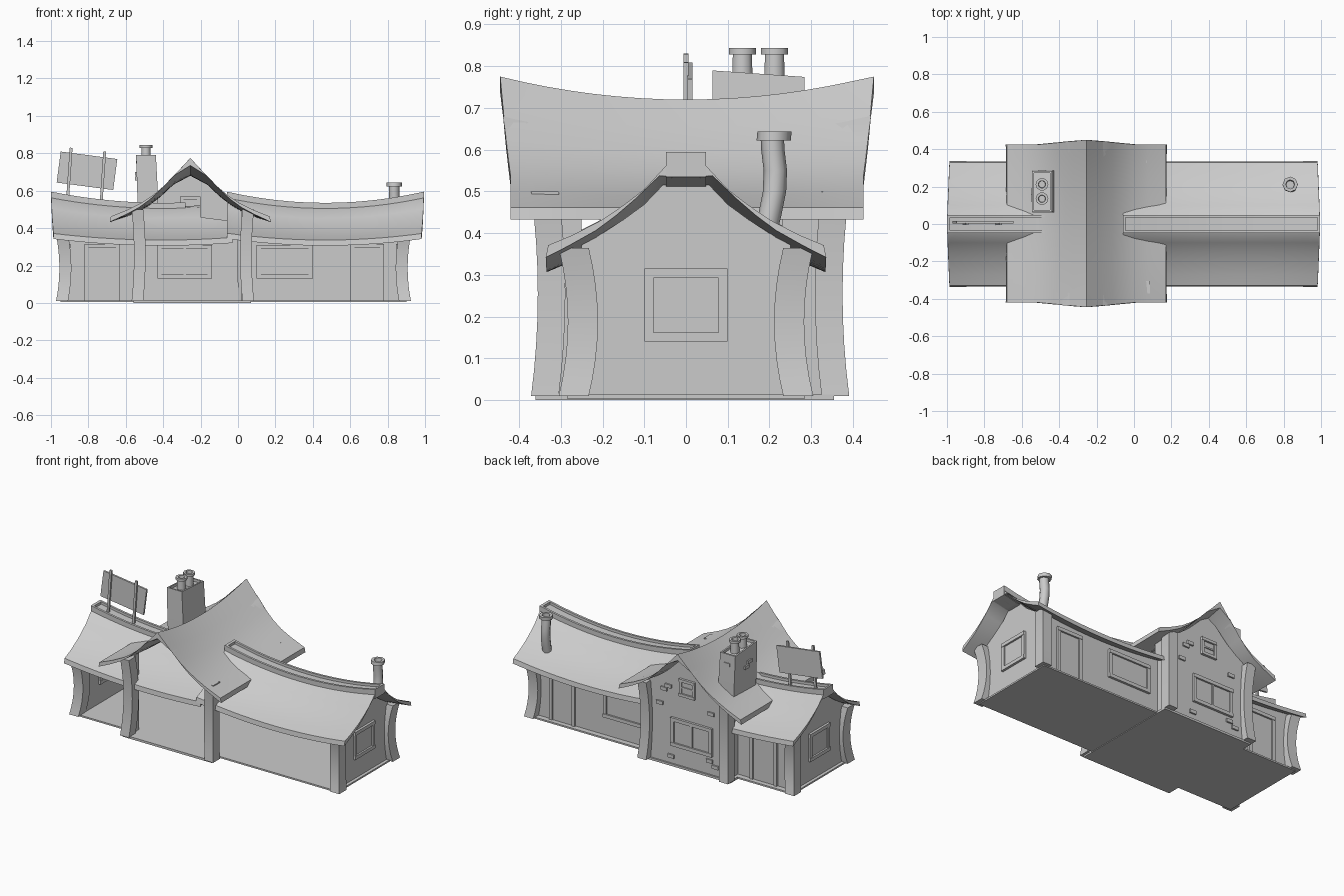
import bpy, bmesh, math
from mathutils import Matrix

if "Cube" in bpy.data.objects:
    bpy.data.objects.remove(bpy.data.objects["Cube"], do_unlink=True)

GRAY = (0.6, 0.6, 0.6, 1)
mat = bpy.data.materials.new("plain gray")
mat.use_nodes = True
mat.diffuse_color = GRAY
mat.node_tree.nodes["Principled BSDF"].inputs["Base Color"].default_value = GRAY


def finish(bm, name, smooth=False):
    bmesh.ops.recalc_face_normals(bm, faces=bm.faces)
    me = bpy.data.meshes.new(name)
    bm.to_mesh(me)
    bm.free()
    me.materials.append(mat)
    ob = bpy.data.objects.new(name, me)
    bpy.context.collection.objects.link(ob)
    if smooth:
        bpy.ops.object.select_all(action='DESELECT')
        ob.select_set(True)
        bpy.context.view_layer.objects.active = ob
        bpy.ops.object.shade_smooth_by_angle(angle=math.radians(48))


def boxes(name, items, tilt=Matrix()):
    """Each item is (x0, x1, y0, y1, z0, z1)."""
    bm = bmesh.new()
    for x0, x1, y0, y1, z0, z1 in items:
        m = Matrix.Translation(((x0 + x1) / 2, (y0 + y1) / 2, (z0 + z1) / 2))
        m = m @ tilt @ Matrix.Diagonal((x1 - x0, y1 - y0, z1 - z0, 1))
        bmesh.ops.create_cube(bm, size=1, matrix=m)
    finish(bm, name)


def loft(name, rings, smooth=False):
    """Skin equal-length rings of points and cap both ends."""
    bm = bmesh.new()
    vs = [[bm.verts.new(p) for p in r] for r in rings]
    n = len(vs[0])
    for a, b in zip(vs, vs[1:]):
        for i in range(n):
            bm.faces.new((a[i], a[(i + 1) % n], b[(i + 1) % n], b[i]))
    bm.faces.new(vs[0])
    bm.faces.new(vs[-1])
    finish(bm, name, smooth)


def lerp(prof, d):
    d = abs(d)
    for (a, za), (b, zb) in zip(prof, prof[1:]):
        if d <= b:
            return za + (zb - za) * (d - a) / (b - a)
    return prof[-1][1]


# Roof profiles: distance from ridge, height at the raised ends
WING = [(0, .575), (.047, .563), (.1, .506), (.15, .468), (.2, .434), (.27, .398), (.33, .373)]
HALL = [(0, .775), (.07, .7), (.14, .628), (.2, .578), (.26, .538), (.33, .502), (.425, .462)]
HX = -.255


def wing_z(x, d, c, h):
    u = min(1, abs((x - c) / h))
    return lerp(WING, d) - (.06 - .07 * abs(d)) * (1 - u * u)


def hall_z(y, d):
    return lerp(HALL, d) - .055 * (1 - abs(d) / .425) * (1 - min(1, (y / .445) ** 2))


def roof(name, prof, zf, start, end, swap=False):
    """Sagging slab; start and end give the run limits at a distance from the ridge."""
    ds = [-d for d, z in prof[:0:-1]] + [d for d, z in prof]
    rings = []
    for i in range(17):
        top, under = [], []
        for d in ds:
            a, b = start(abs(d)), end(abs(d))
            s = a + (b - a) * i / 16
            z = zf(s, d)
            # the underside is offset square to the slope
            slope = (zf(s, abs(d) + .01) - zf(s, abs(d) - .01)) / .02 if abs(d) > .02 else 0
            k = .03 / math.hypot(1, slope) if d else .04
            e = d + math.copysign(k * slope, d)
            top.append((HX + d, s, z) if swap else (s, d, z))
            under.append((HX + e, s, z - k) if swap else (s, e, z - k))
        rings.append(top + under[::-1])
    loft(name, rings, True)


R, L = (.467, .528), (-.4, .6)
roof("right_wing_roof", WING, lambda x, d: wing_z(x, d, *R), lambda d: -.06, lambda d: .995 - .04 * d)
roof("left_wing_roof", WING, lambda x, d: wing_z(x, d, *L), lambda d: -1 + .04 * d,
     lambda d: -.2 if d < .12 else -.03)
roof("hall_roof", HALL, hall_z, lambda d: -.445 + .1 * min(d, .25), lambda d: .45 - .1 * min(d, .25), True)


# Ridge troughs that follow the sag
def ridge(name, a, b, c, h):
    def run(part, y0, y1, top, x0, x1):
        rings = []
        for i in range(13):
            x = x0 + (x1 - x0) * i / 12
            z = wing_z(x, 0, c, h)
            rings.append([(x, y0, z - .04), (x, y1, z - .04), (x, y1, z + top), (x, y0, z + top)])
        loft(name + part, rings)
    run("_base", -.035, .035, .004, a + .01, b - .01)
    for s, part in ((-1, "_front_rail"), (1, "_back_rail")):
        run(part, s * .034, s * .048, .02, a, b)
    run("_left_stop", -.034, .034, .02, a, a + .015)
    run("_right_stop", -.034, .034, .02, b - .015, b)


ridge("right_ridge", -.06, .995, *R)
ridge("left_ridge", -1, -.28, *L)


# Bowed corner posts
def post(name, x, y, sx, sy, wx, wy, top, bow):
    rings = []
    for i in range(9):
        t = i / 8
        o = bow * (2 * t - 1) ** 2
        cx, cy, z = x + sx * o * .8, y + sy * o, .01 + (top - .01) * t
        rings.append([(cx + a * wx, cy + b * wy, z) for a, b in ((-1, -1), (1, -1), (1, 1), (-1, 1))])
    loft(name, rings, True)


for sy, side, hall_y, hall_x in ((-1, "front", -.322, .042), (1, "back", .342, .025)):
    post(side + "_right_wing_post", .875, sy * .247, 1, sy, .032, .036, .365, .022)
    post(side + "_left_wing_post", -.923, sy * .247, -1, sy, .032, .036, .365, .022)
    post(side + "_hall_left_post", -.525, hall_y, -1, sy, .031, .033, .5, .016)
    post(side + "_hall_right_post", hall_x, hall_y, 1, sy, .031, .033, .5, .016)

# Floors
boxes("wing_floor", [(-.95, .9, -.285, .285, .004, .014)])
boxes("hall_floor", [(-.56, .07, -.36, .355, 0, .014)])


# Walls with tops cut to the roofs
def wall(name, a, b, top, place, lo, hi):
    n = 20
    pts = [(a, .01), (b, .01)] + [(b + (a - b) * i / n, top(b + (a - b) * i / n)) for i in range(n + 1)]
    loft(name, [[place(u, z, k) for u, z in pts] for k in (lo, hi)])


def on_x(u, z, k):
    return (k, u, z)


def on_y(u, z, k):
    return (u, k, z)


wall("right_end_wall", -.25, .25, lambda y: wing_z(.87, y, *R) - .015, on_x, .86, .88)
wall("left_end_wall", -.25, .25, lambda y: wing_z(-.92, y, *L) - .015, on_x, -.93, -.91)
wall("right_back_wall", .02, .87, lambda x: wing_z(x, .25, *R) - .015, on_y, .23, .25)
wall("left_back_wall", -.92, -.53, lambda x: wing_z(x, .25, *L) - .015, on_y, .23, .25)
wall("hall_back_gable", -.54, .04, lambda x: hall_z(.34, x - HX) - .015, on_y, .325, .345)
for x, side in ((-.54, "left"), (.018, "right")):
    boxes("hall_%s_return_walls" % side, [(x, x + .02, .23, .34, .01, .5), (x, x + .02, -.32, -.25, .01, .5)])


# Window and door frames, built as bars around a pane
def opening(name, u0, u1, z0, z1, k, along_x=True, bar=.022, mullion=False, sill=True):
    parts = [(u0, u0 + bar, z0, z1, .022), (u1 - bar, u1, z0, z1, .022),
             (u0, u1, z1 - bar, z1, .025), (u0 + bar, u1 - bar, z0, z1 - bar, .014)]
    if sill:
        parts.append((u0, u1, z0, z0 + bar, .025))
    if mullion:
        m = (u0 + u1) / 2
        parts.append((m - .007, m + .007, z0, z1, .02))
    boxes(name, [(a, b, k - t, k + t, c, d) if along_x else (k - t, k + t, a, b, c, d)
                 for a, b, c, d, t in parts])


opening("right_wing_window", .1, .4, .13, .31, .24)
opening("right_wing_door", .6, .78, .014, .315, .24, sill=False)
opening("left_wing_door", -.82, -.63, .014, .315, .24, sill=False)
opening("hall_window", -.43, -.14, .13, .31, .335, mullion=True)
opening("attic_window", -.31, -.2, .46, .57, .335, bar=.018)
boxes("attic_window_bar", [(-.3, -.21, .325, .355, .51, .52)])
opening("right_end_window", -.1, .1, .14, .315, .87, False)
opening("left_end_window", -.1, .1, .14, .315, -.92, False)

# Loose bricks on the back gable
bricks = [(-.12, .5), (-.09, .475), (-.42, .4), (-.14, .06), (-.41, .1), (-.45, .07), (-.06, .38)]
boxes("gable_bricks", [(x - .022, x + .022, .335, .355, z - .011, z + .011) for x, z in bricks])

# Chimney stack with a sunken top, and its bricks
loft("chimney_stack", [[(-.49 + s + a * w, .174 + b * (w + .057), z - b * (w + .057) * t)
                        for a, b in ((-1, -1), (1, -1), (1, 1), (-1, 1))]
                       for z, s, w, t in ((.4, .014, .055, 0), (.6, .006, .055, 0), (.782, -.002, .053, .07),
                                          (.782, -.002, .043, .07), (.766, -.002, .043, .07))])
boxes("chimney_bricks", [(-.551, -.53, .12, .16, .68, .7), (-.551, -.53, .15, .19, .655, .675),
                         (-.51, -.47, .27, .29, .7, .72)])


# Turned pots and the bent stove pipe
def turned(name, rings, sides):
    loft(name, [[(x + r * math.cos(math.tau * i / sides), y + r * math.sin(math.tau * i / sides), z)
                 for i in range(sides)] for x, y, z, r in rings], True)


for y, side in ((.135, "front"), (.212, "back")):
    turned(side + "_chimney_pot", [(-.492, y, z, r) for z, r in
                                   ((.76, .026), (.828, .024), (.828, .034), (.844, .034),
                                    (.844, .02), (.815, .018))], 10)
turned("stove_pipe", [(.84, .185, .38, .028), (.84, .2, .44, .028), (.838, .212, .5, .028),
                      (.836, .214, .55, .028), (.835, .208, .6, .028), (.835, .207, .622, .028),
                      (.835, .21, .622, .041), (.835, .212, .643, .041), (.835, .212, .643, .024),
                      (.835, .21, .61, .022)], 8)

# Tilted roof sign on two poles
boxes("sign_board", [(-.96, -.655, .004, .016, .623, .79)], Matrix.Rotation(math.radians(7.5), 4, 'Y'))
boxes("sign_poles", [(-.91, -.895, -.006, .006, .53, .83), (-.73, -.715, -.006, .006, .53, .81)],
      Matrix.Rotation(math.radians(4), 4, 'Y'))
